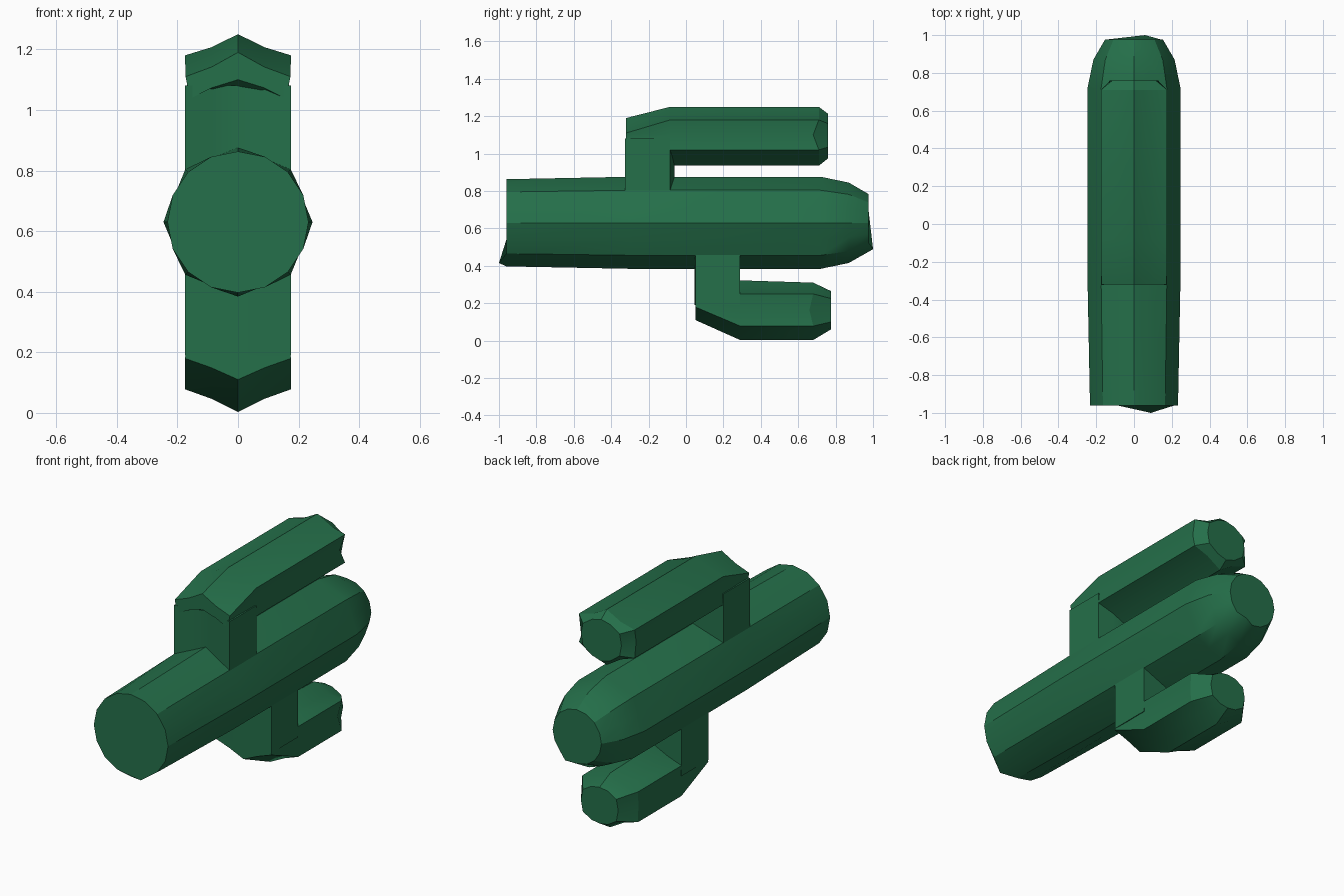
import bpy
import bmesh
from math import cos, sin, pi, radians
from mathutils import Vector

cube = bpy.data.objects.get("Cube")
if cube:
    bpy.data.objects.remove(cube)

green = bpy.data.materials.new("cactus green")
green.use_nodes = True
color = (0.018, 0.16, 0.068, 1)
green.diffuse_color = color
green.node_tree.nodes["Principled BSDF"].inputs["Base Color"].default_value = color


def loft(name, rings):
    """Skin a row of equal-length rings and cap both ends."""
    bm = bmesh.new()
    rows = [[bm.verts.new(p) for p in ring] for ring in rings]
    n = len(rows[0])
    for a, b in zip(rows, rows[1:]):
        for i in range(n):
            j = (i + 1) % n
            bm.faces.new((a[i], a[j], b[j], b[i]))
    bm.faces.new(rows[0])
    bm.faces.new(rows[-1])
    bmesh.ops.recalc_face_normals(bm, faces=bm.faces)
    mesh = bpy.data.meshes.new(name)
    bm.to_mesh(mesh)
    bm.free()
    mesh.materials.append(green)
    obj = bpy.data.objects.new(name, mesh)
    bpy.context.collection.objects.link(obj)
    bpy.ops.object.select_all(action='DESELECT')
    obj.select_set(True)
    bpy.context.view_layer.objects.active = obj
    bpy.ops.object.shade_smooth_by_angle(angle=radians(25))
    return obj


def trunk_ring(y, r, flat, tip=0):
    """Octagon with mid-edge points, one of them pulled out along y."""
    ring = []
    for i in range(16):
        a = i * pi / 8
        k = flat if i % 2 else r
        ring.append(Vector((k * cos(a), y + (tip if i == 13 else 0), 0.63 + k * sin(a))))
    return ring


def arm_ring(y, half, top, shoulder, hip, bottom, dent, side_shift=0):
    """Six-sided section with a dented point in the middle of each side."""
    right = [(0, y, top), (half / 2, y, (top + shoulder) / 2 - dent), (half, y, shoulder),
             (half - dent, y + side_shift, (shoulder + hip) / 2), (half, y, hip),
             (half / 2, y, (hip + bottom) / 2 + dent), (0, y, bottom)]
    left = [(-x, v, z) for x, v, z in right[-2:0:-1]]
    return right + left


def stub_ring(z, half, front, groove, back, bulge):
    """Box section with a grooved front and a bulged back."""
    mid_front, mid_back = (front + groove) / 2, (back + bulge) / 2
    return [(-half, front, z), (-half / 2, mid_front, z), (0, groove, z),
            (half / 2, mid_front, z), (half, front, z), (half, back, z),
            (half / 2, mid_back, z), (0, bulge, z), (-half / 2, mid_back, z), (-half, back, z)]


# Trunk with a tapered tip
loft("trunk", [
    trunk_ring(-0.96, 0.233, 0.233, -0.04),
    trunk_ring(-0.3, 0.246, 0.227),
    trunk_ring(0.72, 0.246, 0.227),
    trunk_ring(0.87, 0.215, 0.203),
    trunk_ring(0.977, 0.153, 0.153, 0.023),
])

# Upper arm and the stub joining it to the trunk
loft("upper_arm", [
    arm_ring(-0.32, 0.173, 1.19, 1.11, 1.03, 1.1, 0.008),
    arm_ring(-0.085, 0.175, 1.25, 1.18, 1.02, 0.935, 0.008),
    arm_ring(0.71, 0.175, 1.25, 1.18, 1.02, 0.935, 0.012, -0.03),
    arm_ring(0.76, 0.115, 1.212, 1.16, 1.035, 0.975, -0.012),
])
loft("upper_stub", [
    stub_ring(0.72, 0.175, -0.325, -0.29, -0.085, -0.062),
    stub_ring(1.08, 0.175, -0.325, -0.29, -0.085, -0.062),
])

# Lower arm and its stub
loft("lower_arm", [
    arm_ring(0.05, 0.175, 0.26, 0.24, 0.18, 0.11, 0.004),
    arm_ring(0.29, 0.175, 0.322, 0.25, 0.078, 0.003, 0.006),
    arm_ring(0.68, 0.175, 0.31, 0.25, 0.078, 0.003, 0.012, -0.02),
    arm_ring(0.775, 0.105, 0.265, 0.225, 0.1, 0.06, -0.012),
])
loft("lower_stub", [
    stub_ring(0.19, 0.175, 0.05, 0.046, 0.29, 0.288),
    stub_ring(0.52, 0.175, 0.05, 0.046, 0.29, 0.288),
])
